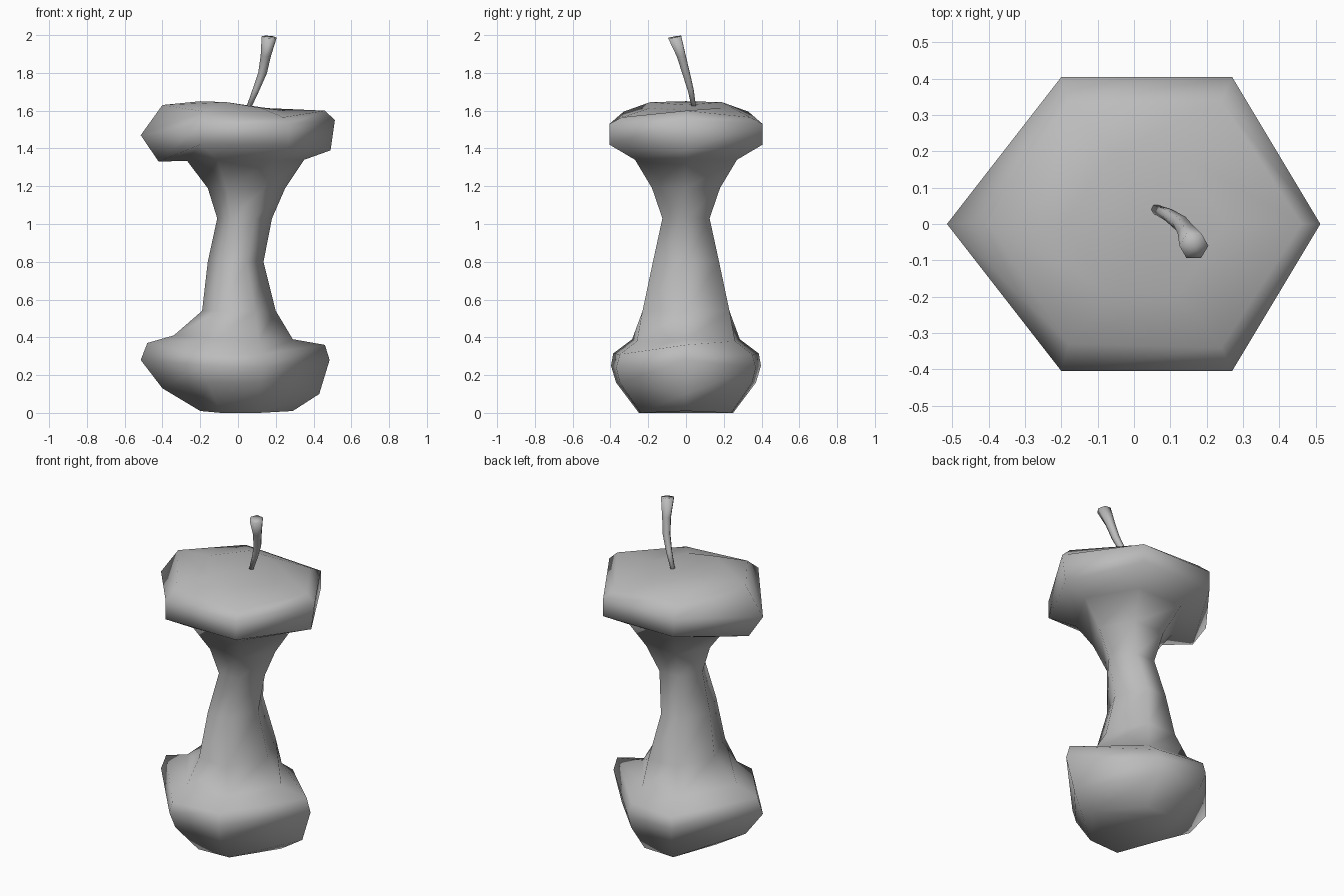
import bpy, bmesh, math
from mathutils import Vector

cube = bpy.data.objects.get("Cube")
if cube:
    bpy.data.objects.remove(cube, do_unlink=True)

grey = bpy.data.materials.new("plain_grey")
grey.use_nodes = True
grey.diffuse_color = (0.5, 0.5, 0.5, 1)
grey.node_tree.nodes["Principled BSDF"].inputs["Base Color"].default_value = (0.5, 0.5, 0.5, 1)


def loft(name, rings, end):
    """Skin equal rings of points, closing the base flat and the top to a point."""
    bm = bmesh.new()
    loops = [[bm.verts.new(p) for p in ring] for ring in rings]
    tip = bm.verts.new(end)
    n = len(loops[0])
    for low, high in zip(loops, loops[1:]):
        for i in range(n):
            j = (i + 1) % n
            bm.faces.new((low[i], low[j], high[j], high[i]))
    bm.faces.new(loops[0][::-1])
    for i in range(n):
        bm.faces.new((loops[-1][i], loops[-1][(i + 1) % n], tip))
    bmesh.ops.recalc_face_normals(bm, faces=bm.faces[:])
    mesh = bpy.data.meshes.new(name)
    bm.to_mesh(mesh)
    bm.free()
    mesh.materials.append(grey)
    mesh.shade_smooth()
    bpy.context.collection.objects.link(bpy.data.objects.new(name, mesh))


def core_ring(left, pair_l, pair_r, right):
    """Six points: one at each x end and two pairs mirrored front to back."""
    (lx, lz), (x0, y0, z0), (x1, y1, z1), (rx, rz) = left, pair_l, pair_r, right
    return [(rx, 0, rz), (x1, y1, z1), (x0, y0, z0), (lx, 0, lz), (x0, -y0, z0), (x1, -y1, z1)]


# Eaten core: wide base, thin waist, wide cap
profile = [
    ((-.20, .01), (-.09, .25, 0), (.11, .24, 0), (.29, .01)),
    ((-.40, .13), (-.16, .37, .16), (.12, .35, .16), (.43, .10)),
    ((-.515, .28), (-.18, .397, .25), (.13, .37, .24), (.485, .28)),
    ((-.48, .37), (-.17, .385, .315), (.12, .35, .31), (.46, .36)),
    ((-.34, .41), (-.14, .285, .39), (.11, .26, .38), (.29, .39)),
    ((-.19, .54), (-.10, .23, .54), (.09, .23, .54), (.20, .54)),
    ((-.16, .80), (-.08, .175, .80), (.045, .175, .80), (.135, .80)),
    ((-.11, 1.03), (-.04, .125, 1.03), (.09, .125, 1.03), (.18, 1.03)),
    ((-.16, 1.19), (-.06, .18, 1.19), (.14, .18, 1.19), (.25, 1.19)),
    ((-.27, 1.335), (-.11, .27, 1.34), (.19, .27, 1.34), (.35, 1.34)),
    ((-.42, 1.33), (-.20, .405, 1.42), (.27, .405, 1.42), (.49, 1.39)),
    ((-.515, 1.47), (-.20, .405, 1.53), (.27, .405, 1.53), (.513, 1.55)),
    ((-.40, 1.63), (-.18, .33, 1.595), (.24, .34, 1.565), (.46, 1.60)),
    ((-.20, 1.65), (-.06, .19, 1.645), (.12, .19, 1.615), (.25, 1.60)),
]
loft("core", [core_ring(*row) for row in profile], (.04, 0, 1.63))

# Bent stem, thicker toward the cut end
path = [Vector(p) for p in
        ((.05, .045, 1.60), (.095, .025, 1.71), (.13, 0, 1.80), (.147, -.025, 1.89), (.165, -.06, 1.99))]
radii = (.012, .018, .023, .027, .04)
rings = []
for i, (p, r) in enumerate(zip(path, radii)):
    ahead = path[min(i + 1, len(path) - 1)] - path[max(i - 1, 0)]
    ahead.z *= 2
    u = Vector((0, 1, 0)).cross(ahead).normalized()
    v = ahead.normalized().cross(u)
    rings.append([p + r * (u * math.cos(a) + v * math.sin(a))
                  for a in (k * math.tau / 6 for k in range(6))])
loft("stem", rings, path[-1])
